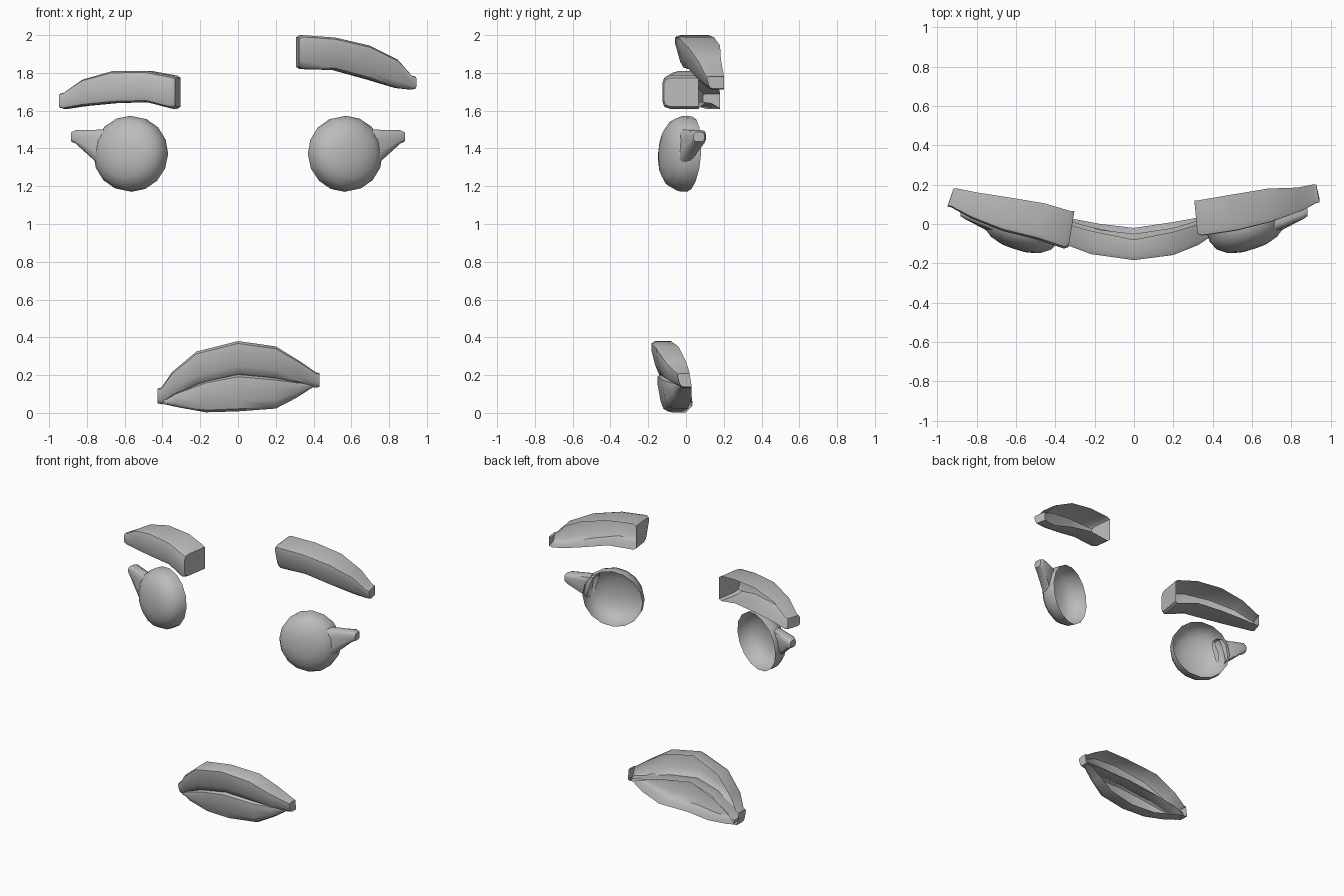
import bpy, bmesh, math
from mathutils import Matrix, Vector

if "Cube" in bpy.data.objects:
    bpy.data.objects.remove(bpy.data.objects["Cube"])

clay = bpy.data.materials.new("clay_grey")
clay.diffuse_color = (0.5, 0.5, 0.5, 1)
clay.use_nodes = True
clay.node_tree.nodes["Principled BSDF"].inputs["Base Color"].default_value = clay.diffuse_color


def finish(name, bm, smooth=40):
    bmesh.ops.remove_doubles(bm, verts=bm.verts, dist=0.0005)
    bmesh.ops.recalc_face_normals(bm, faces=bm.faces)
    mesh = bpy.data.meshes.new(name)
    bm.to_mesh(mesh)
    bm.free()
    mesh.materials.append(clay)
    obj = bpy.data.objects.new(name, mesh)
    bpy.context.collection.objects.link(obj)
    bpy.ops.object.select_all(action='DESELECT')
    obj.select_set(True)
    bpy.context.view_layer.objects.active = obj
    bpy.ops.object.shade_smooth_by_angle(angle=math.radians(smooth))
    return obj


def loft(name, rings, closed=False, caps=(False, False), smooth=40):
    """Skin a list of equal-length point rings, optionally capping the ends."""
    bm = bmesh.new()
    rows = [[bm.verts.new(p) for p in ring] for ring in rings]
    n = len(rows[0])
    for a, b in zip(rows, rows[1:]):
        for i in range(n if closed else n - 1):
            j = (i + 1) % n
            bm.faces.new((a[i], a[j], b[j], b[i]))
    for use, row in zip(caps, (rows[0], rows[-1])):
        if use:
            bm.faces.new(row)
    return finish(name, bm, smooth)


def rounded(corners, f, loop=False):
    """Round the inner corners of a polyline (all corners when it is a loop)."""
    c = [Vector(p) for p in corners]
    n = len(c)
    out = []
    for i, p in enumerate(c):
        if not loop and i in (0, n - 1):
            out.append(p)
            continue
        a, b = c[i - 1], c[(i + 1) % n]
        s, e = p.lerp(a, f), p.lerp(b, f)
        out += [s, (s + 2 * p + e) / 4, e]
    return out


def shell(name, stations, lean=0.0, shear=0.0, back=0.0, f=0.22, inset=0.02):
    """Open-backed bar; each station is x, front y, back y, bottom z, top z."""
    rings = []
    for x, yf, yb, z0, z1 in stations:
        k = min(1, (z1 - z0) / 0.15)
        rings.append(rounded([(x + shear, yb - back * k, z1), (x, yf, z1),
                              (x, yf + lean * k, z0), (x + shear, yb, z0)], f))

    def end(ring, sx):
        mid = sum(ring, Vector()) / len(ring)
        outer = [p.lerp(mid, 0.13) for p in ring]
        for p, q in ((outer[0], ring[0]), (outer[-1], ring[-1])):
            p.y = q.y
        inner = [p + Vector((sx * inset, 0, 0)) for p in ring]
        return outer, inner

    o, i = end(rings[0], 1)
    o2, i2 = end(rings[-1], -1)
    return loft(name, [o, i] + rings[1:-1] + [i2, o2], caps=(True, True))


# Brows: the left one is level, the right one is raised and slanted
shell("left_brow", [
    (-0.95, 0.085, 0.18, 1.61, 1.695), (-0.83, 0.03, 0.16, 1.625, 1.765),
    (-0.67, -0.035, 0.135, 1.64, 1.81), (-0.49, -0.08, 0.105, 1.645, 1.81),
    (-0.335, -0.125, 0.065, 1.61, 1.785)], shear=0.035)
shell("right_brow", [
    (0.325, -0.07, 0.12, 1.82, 2.0), (0.52, -0.045, 0.15, 1.815, 1.987),
    (0.70, 0.0, 0.18, 1.765, 1.945), (0.85, 0.055, 0.185, 1.72, 1.87),
    (0.945, 0.10, 0.20, 1.712, 1.785)], lean=0.05, shear=-0.02)

# Eyes: hollow domes turned outward, each with a tapered lash at the outer side
dome = [(0.2, 0.0), (0.2, -0.05), (0.178, -0.098), (0.135, -0.13),
        (0.075, -0.148), (0.0, -0.153)]
for side, s in (("left", -1), ("right", 1)):
    turn = (Matrix.Translation((0.56, 0.018, 1.37))
            @ Matrix.Rotation(math.radians(18), 4, 'Z')
            @ Matrix.Rotation(math.radians(-4), 4, 'X'))
    flip = Matrix.Diagonal((s, 1, 1, 1))
    rings = []
    for r, y in dome:
        angles = [2 * math.pi * i / 16 for i in range(16)]
        rings.append([flip @ turn @ Vector((r * math.cos(a), y, r * math.sin(a)))
                      for a in angles])
    loft(side + "_eye", rings, closed=True, smooth=50)

    base = [(0.69, -0.04, 1.50), (0.75, -0.04, 1.325),
            (0.755, 0.04, 1.335), (0.695, 0.04, 1.50)]
    tip = [(0.86, 0.025, 1.497), (0.86, 0.025, 1.425),
           (0.855, 0.105, 1.425), (0.855, 0.105, 1.497)]
    a, b = rounded(base, 0.25, True), rounded(tip, 0.3, True)
    mid = sum(b, Vector()) / len(b)
    cap = [p.lerp(mid, 0.3) + Vector((0.024, 0.004, 0)) for p in b]
    loft(side + "_lash", [[flip @ p for p in ring] for ring in (a, b, cap)],
         closed=True, caps=(False, True), smooth=50)

# Lips: two open-backed bars bent around the face, skewed up to the right
shell("upper_lip", [
    (-0.425, -0.07, 0.035, 0.045, 0.135), (-0.35, -0.115, 0.02, 0.085, 0.215),
    (-0.22, -0.165, -0.015, 0.145, 0.325), (0.0, -0.195, -0.06, 0.20, 0.38),
    (0.2, -0.17, -0.02, 0.18, 0.352), (0.33, -0.115, 0.015, 0.155, 0.272),
    (0.432, -0.055, 0.03, 0.133, 0.215)], lean=0.045, back=0.02, f=0.28)
shell("lower_lip", [
    (-0.395, -0.06, 0.035, 0.043, 0.075), (-0.33, -0.095, 0.03, 0.032, 0.105),
    (-0.17, -0.14, 0.0, 0.003, 0.17), (0.0, -0.16, -0.02, 0.008, 0.205),
    (0.2, -0.135, 0.01, 0.023, 0.185), (0.31, -0.085, 0.03, 0.08, 0.165),
    (0.415, -0.035, 0.03, 0.135, 0.155)], lean=0.035, back=0.03, f=0.28)
